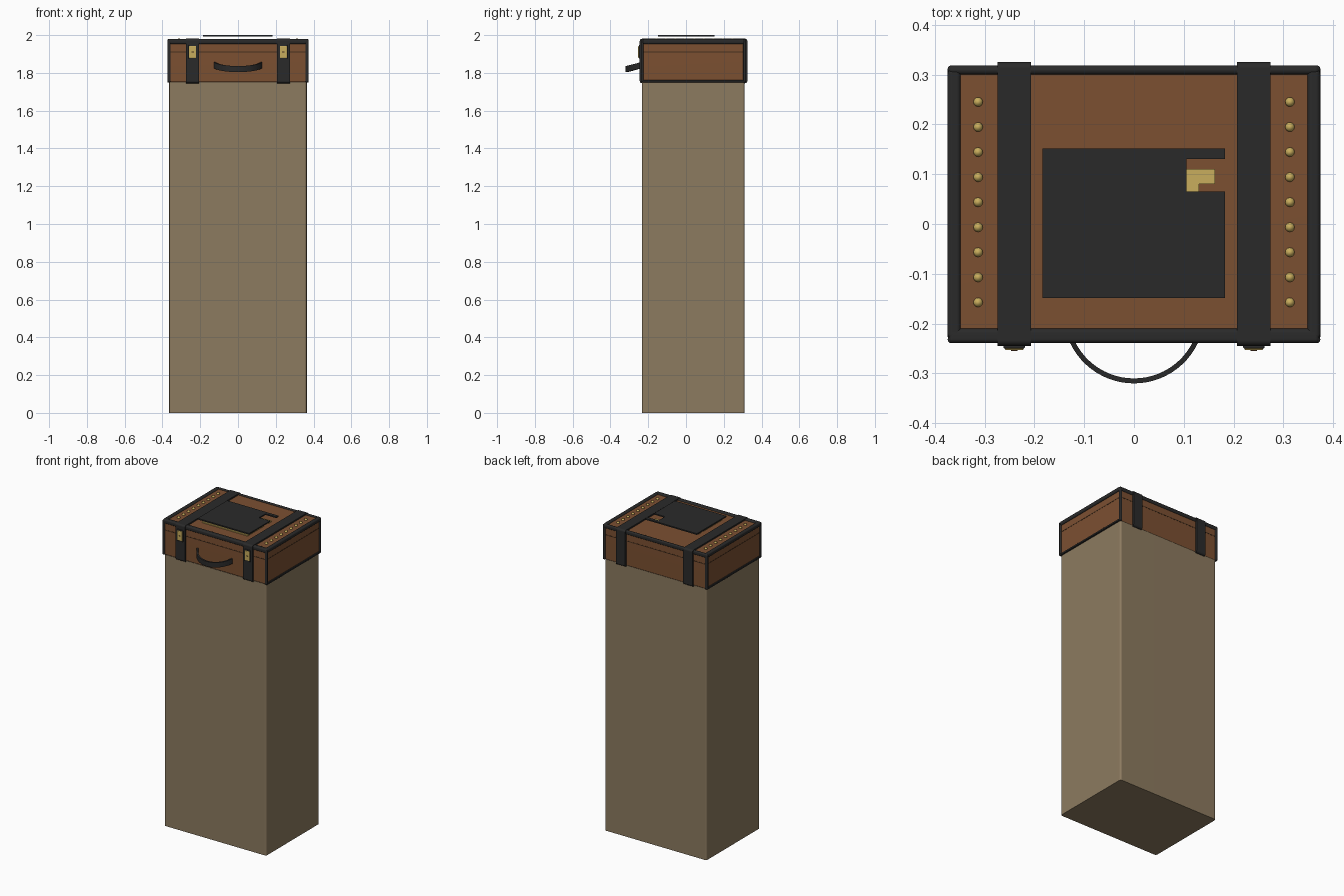
import bpy, bmesh, math
from mathutils import Vector

if "Cube" in bpy.data.objects:
    bpy.data.objects.remove(bpy.data.objects["Cube"])


def material(name, r, g, b):
    m = bpy.data.materials.new(name)
    m.diffuse_color = (r, g, b, 1)
    m.use_nodes = True
    m.node_tree.nodes["Principled BSDF"].inputs["Base Color"].default_value = m.diffuse_color
    return m


TAN = material("stone tan", 0.265, 0.197, 0.116)
BROWN = material("leather brown", 0.2, 0.08, 0.031)
SEAM = material("seam dark brown", 0.06, 0.028, 0.012)
DARK = material("trim black", 0.023, 0.023, 0.023)
GOLD = material("brass", 0.58, 0.42, 0.11)


def finish(name, bm, mat, smooth=True):
    bmesh.ops.recalc_face_normals(bm, faces=bm.faces)
    me = bpy.data.meshes.new(name)
    bm.to_mesh(me)
    bm.free()
    me.materials.append(mat)
    ob = bpy.data.objects.new(name, me)
    bpy.context.collection.objects.link(ob)
    if smooth:
        bpy.ops.object.select_all(action='DESELECT')
        ob.select_set(True)
        bpy.context.view_layer.objects.active = ob
        bpy.ops.object.shade_smooth_by_angle(angle=math.radians(38))
        mod = ob.modifiers.new("weighted", 'WEIGHTED_NORMAL')
        mod.keep_sharp = True
    return ob


def box(name, x, y, z, mat, bevel=0.0, axis=None, seg=3):
    """Box from (min, max) pairs; bevels all edges or only those along one axis."""
    bm = bmesh.new()
    bmesh.ops.create_cube(bm, size=1)
    for v in bm.verts:
        v.co = Vector([(p[0] + p[1]) / 2 + c * (p[1] - p[0]) for p, c in zip((x, y, z), v.co)])
    if bevel:
        edges = [e for e in bm.edges if axis is None
                 or abs((e.verts[0].co - e.verts[1].co).normalized()[axis]) > 0.9]
        bmesh.ops.bevel(bm, geom=edges, offset=bevel, segments=seg, profile=0.5, affect='EDGES')
    return finish(name, bm, mat, bevel > 0)


def span(s, a, b):
    return tuple(sorted((s * a, s * b)))


def prism(name, pts, z0, z1, mat):
    bm = bmesh.new()
    f = bm.faces.new([bm.verts.new((px, py, z0)) for px, py in pts])
    r = bmesh.ops.extrude_face_region(bm, geom=[f])
    for v in r['geom']:
        if isinstance(v, bmesh.types.BMVert):
            v.co.z = z1
    return finish(name, bm, mat, False)


# pedestal and suitcase shell
box("pedestal", (-0.364, 0.364), (-0.233, 0.311), (0, 1.752), TAN, 0.012, 2)
box("suitcase_body", (-0.366, 0.366), (-0.234, 0.313), (1.75, 1.972), BROWN, 0.008)
box("lid_seam", (-0.367, 0.367), (-0.235, 0.314), (1.908, 1.913), SEAM)

# edge trims: top border, corner posts, bottom side rails
for name, y in (("front", (-0.239, -0.21)), ("back", (0.30, 0.318))):
    box(name + "_top_trim", (-0.372, 0.372), y, (1.953, 1.979), DARK, 0.008)
for s, side in ((-1, "left"), (1, "right")):
    box(side + "_top_trim", span(s, 0.348, 0.374), (-0.23, 0.31), (1.953, 1.979), DARK, 0.008)
    box(side + "_bottom_trim", span(s, 0.355, 0.374), (-0.23, 0.312), (1.75, 1.762), DARK, 0.003)
    for name, y in (("front", (-0.239, -0.225)), ("back", (0.303, 0.318))):
        box(f"{name}_{side}_corner_trim", span(s, 0.356, 0.374), y, (1.75, 1.976), DARK, 0.006)

    # strap wrapped over front, top and back
    box(side + "_strap", span(s, 0.207, 0.274), (-0.245, 0.325), (1.745, 1.981), DARK, 0.012, 0)

    # clasp on the strap
    box(side + "_clasp_base", span(s, 0.219, 0.262), (-0.25, -0.24), (1.875, 1.948), DARK, 0.003)
    box(side + "_clasp_plate", span(s, 0.222, 0.259), (-0.253, -0.24), (1.879, 1.942), GOLD, 0.002)
    box(side + "_clasp_slot", span(s, 0.234, 0.247), (-0.2545, -0.25), (1.908, 1.913), SEAM)

    # row of brass studs
    for i in range(9):
        bm = bmesh.new()
        bmesh.ops.create_uvsphere(bm, u_segments=12, v_segments=8, radius=0.0095)
        for v in bm.verts:
            v.co = Vector((s * 0.313 + v.co.x, 0.245 - 0.0503 * i + v.co.y, 1.973 + v.co.z))
        finish(f"{side}_stud_{i + 1}", bm, GOLD)

# curved carrying handle: a flat band bowed outward
bm = bmesh.new()
N, R, SAG = 24, 0.142, 0.081
half = math.acos((R - SAG) / R)
rings = []
for i in range(N + 1):
    t = -half + 2 * half * i / N
    zc = 1.82 + 0.021 * (t / half) ** 2
    rings.append([bm.verts.new((r * math.sin(t), -0.32 + R - r * math.cos(t), zc + dz))
                  for r, dz in ((R, -0.016), (R, 0.016), (R - 0.01, 0.016), (R - 0.01, -0.016))])
for a, b in zip(rings, rings[1:]):
    for k in range(4):
        bm.faces.new((a[k], a[(k + 1) % 4], b[(k + 1) % 4], b[k]))
bm.faces.new(rings[0])
bm.faces.new(rings[-1])
finish("handle", bm, DARK)

# brass inlay on the lid: broken border with a short leg
for name, x, y in (("back_right", (0.05, 0.163), (0.08, 0.11)),
                   ("back_leg", (0.105, 0.13), (0.05, 0.085)),
                   ("back_left", (-0.163, 0.0), (0.08, 0.11)),
                   ("left", (-0.163, -0.14), (-0.11, 0.06)),
                   ("right", (0.14, 0.163), (-0.11, 0.03)),
                   ("front", (-0.163, 0.163), (-0.135, -0.11))):
    box("inlay_" + name, x, y, (1.97, 1.978), GOLD)

# raised dark cover with a notch in its right edge
prism("lid_cover", [(-0.184, -0.149), (0.183, -0.149), (0.183, 0.065), (0.105, 0.065),
                    (0.105, 0.13), (0.183, 0.13), (0.183, 0.152), (-0.184, 0.152)],
      1.992, 2.0, DARK)
